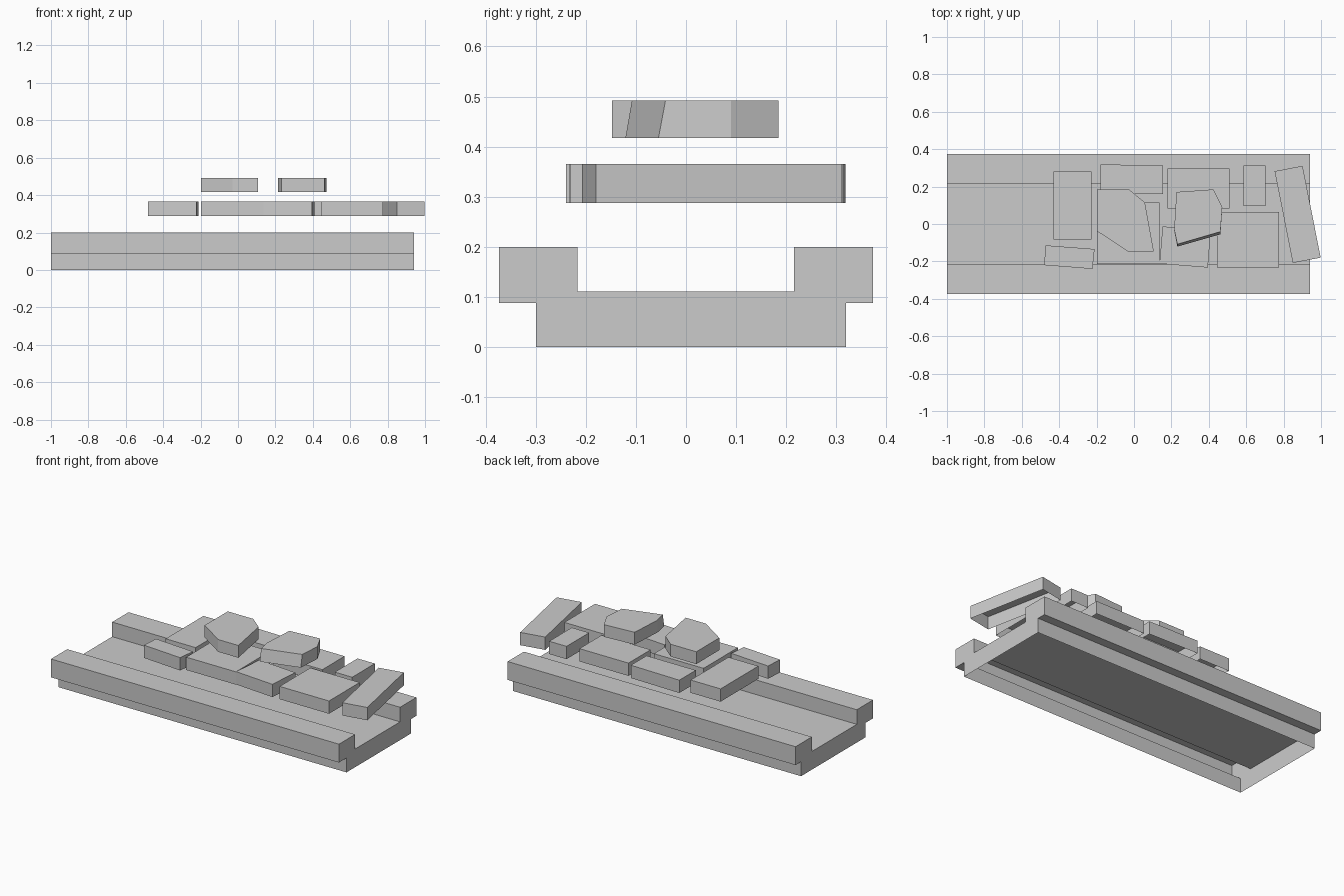
import bpy


def open_prism(name, bottom, top, sides, cap_top=True, cap_bottom=False):
    """Skin two matching point loops, with optional end caps."""
    n = len(bottom)
    faces = [(i, (i + 1) % n, n + (i + 1) % n, n + i) for i in range(n) if i in sides]
    if cap_top:
        faces.append(tuple(range(n, 2 * n)))
    if cap_bottom:
        faces.append(tuple(reversed(range(n))))
    mesh = bpy.data.meshes.new(name)
    mesh.from_pydata(bottom + top, [], faces)
    mesh.update()
    obj = bpy.data.objects.new(name, mesh)
    bpy.context.collection.objects.link(obj)
    return obj


def stone(name, outline, z0, z1, base_outline=None):
    """Flat stone, open underneath; outline is counter-clockwise."""
    base = base_outline or outline
    return open_prism(name, [(x, y, z0) for x, y in base],
                      [(x, y, z1) for x, y in outline], range(len(outline)))


def rect(x0, x1, y0, y1):
    return [(x0, y0), (x1, y0), (x1, y1), (x0, y1)]


# Channel-shaped base with raised rails, capped ends, open underside
profile = [(-0.3, 0), (0.32, 0), (0.32, 0.088), (0.373, 0.088), (0.373, 0.2),
           (0.216, 0.2), (0.216, 0.111), (-0.217, 0.111), (-0.217, 0.2),
           (-0.373, 0.2), (-0.373, 0.088), (-0.3, 0.088)]
open_prism("channel_base", [(-1, y, z) for y, z in profile],
           [(0.942, y, z) for y, z in profile], range(1, len(profile)),
           cap_bottom=True)

# Lower layer of loose stones
lower = [
    rect(-0.43, -0.228, -0.083, 0.281),
    [(-0.178, 0.16), (0.154, 0.16), (0.154, 0.312), (-0.178, 0.319)],
    rect(0.18, 0.511, 0.083, 0.297),
    rect(0.586, 0.703, 0.096, 0.314),
    [(0.849, -0.208), (0.998, -0.18), (0.901, 0.311), (0.752, 0.282)],
    [(-0.48, -0.22), (-0.222, -0.24), (-0.211, -0.134), (-0.473, -0.114)],
    rect(-0.199, 0.136, -0.215, 0.115),
    [(0.136, -0.212), (0.395, -0.233), (0.41, -0.034), (0.153, -0.013)],
    rect(0.443, 0.776, -0.232, 0.064),
]
for i, outline in enumerate(lower):
    stone(f"lower_stone_{i + 1}", outline, 0.287, 0.365)

# Upper layer: two many-sided stones, the second with a slanted front
stone("upper_stone_left",
      [(-0.198, -0.038), (-0.03, -0.148), (0.106, -0.148), (0.058, 0.115),
       (-0.025, 0.184), (-0.198, 0.184)], 0.417, 0.492)
stone("upper_stone_right",
      [(0.215, -0.03), (0.232, -0.108), (0.462, -0.041), (0.472, 0.09),
       (0.425, 0.185), (0.227, 0.171)], 0.417, 0.492,
      [(0.215, -0.035), (0.232, -0.121), (0.462, -0.055), (0.472, 0.09),
       (0.425, 0.185), (0.227, 0.171)])
